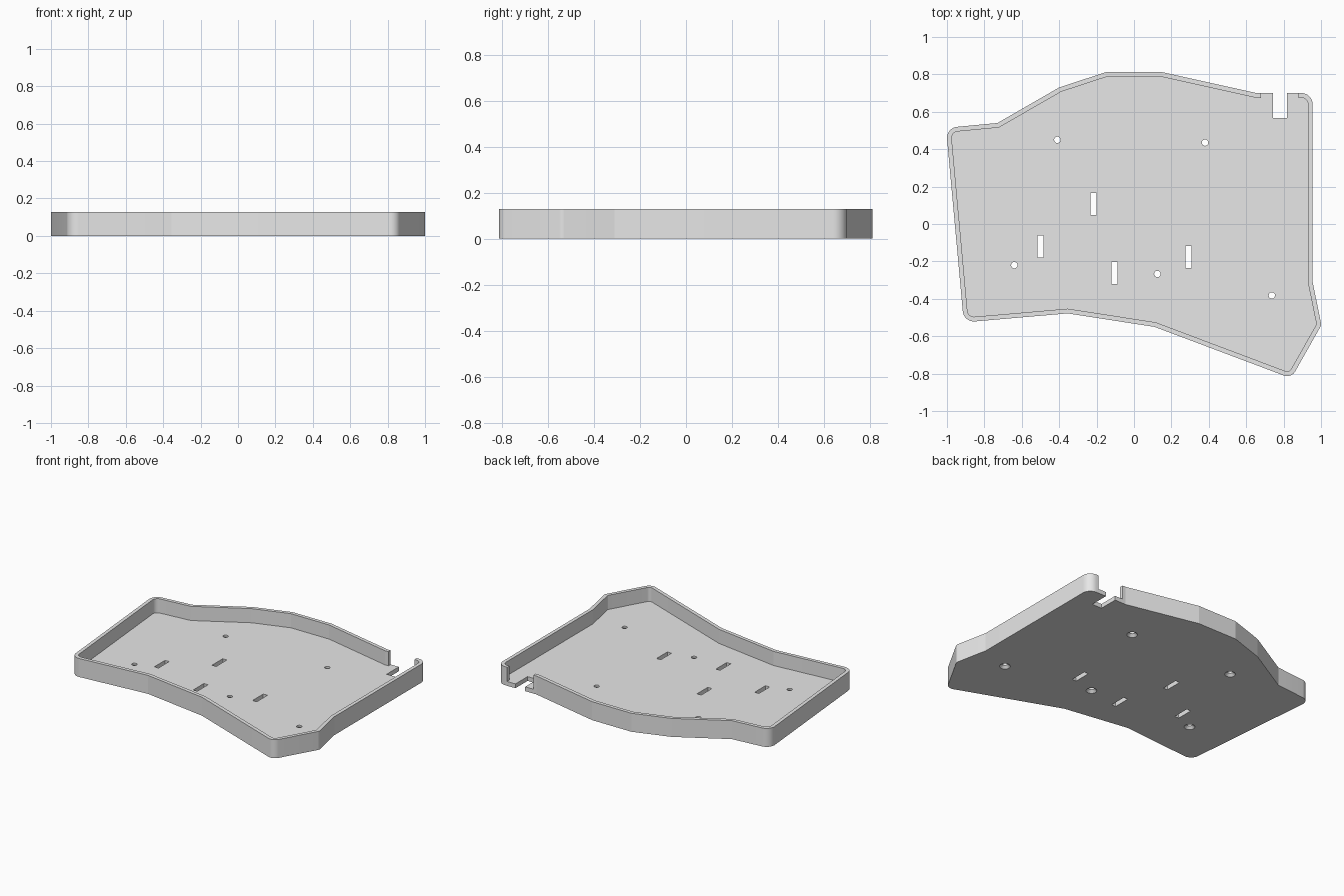
import bpy
import bmesh
from math import tan
from mathutils import Vector, Matrix

if "Cube" in bpy.data.objects:
    bpy.data.objects.remove(bpy.data.objects["Cube"], do_unlink=True)

HEIGHT, FLOOR, WALL = 0.128, 0.03, 0.025

# Outline corners, clockwise: x, y, corner radius
OUTLINE = [(-1.005, 0.514, 0.06), (-0.73, 0.54, 0), (-0.40, 0.73, 0),
           (-0.15, 0.812, 0), (0.15, 0.812, 0), (0.655, 0.70, 0),
           (0.955, 0.70, 0.06), (0.955, -0.31, 0), (1.002, -0.54, 0.03),
           (0.841, -0.825, 0.05), (0.11, -0.55, 0), (-0.355, -0.478, 0),
           (-0.91, -0.526, 0.06)]
SLOTS = [(-0.217, 0.107), (-0.5, -0.12), (-0.103, -0.262), (0.292, -0.177)]
SCREW_HOLES = [(-0.41, 0.45), (0.38, 0.435), (-0.64, -0.22),
               (0.125, -0.267), (0.737, -0.382)]

grey = bpy.data.materials.new("light grey plastic")
grey.use_nodes = True
grey.diffuse_color = (0.8, 0.8, 0.8, 1)
grey.node_tree.nodes["Principled BSDF"].inputs["Base Color"].default_value = (0.8, 0.8, 0.8, 1)


def contour(inset, steps=12):
    """Inset the outline by a distance and round its corners."""
    pts = []
    n = len(OUTLINE)
    for i, (x, y, r) in enumerate(OUTLINE):
        p = Vector((x, y))
        before = (p - Vector(OUTLINE[i - 1][:2])).normalized()
        after = (Vector(OUTLINE[(i + 1) % n][:2]) - p).normalized()
        n1 = Vector((before.y, -before.x))
        n2 = Vector((after.y, -after.x))
        miter = (n1 + n2) / (1 + n1.dot(n2))
        r = max(r - inset, 0)
        corner = p + miter * inset
        if r == 0:
            pts.append(corner)
            continue
        centre = corner + miter * r
        a = corner - before * r * tan(before.angle(after) / 2) - centre
        turn = after.angle_signed(before)
        for k in range(steps + 1):
            pts.append(centre + Matrix.Rotation(turn * k / steps, 2) @ a)
    return pts


def new_object(name, bm):
    bmesh.ops.recalc_face_normals(bm, faces=bm.faces)
    mesh = bpy.data.meshes.new(name)
    bm.to_mesh(mesh)
    bm.free()
    mesh.materials.append(grey)
    obj = bpy.data.objects.new(name, mesh)
    bpy.context.collection.objects.link(obj)
    return obj


def prism(name, pts, z0, z1):
    bm = bmesh.new()
    low = [bm.verts.new((p.x, p.y, z0)) for p in pts]
    high = [bm.verts.new((p.x, p.y, z1)) for p in pts]
    bm.faces.new(low)
    bm.faces.new(high)
    for i in range(len(pts)):
        bm.faces.new((low[i - 1], low[i], high[i], high[i - 1]))
    return new_object(name, bm)


def box(name, x0, x1, y0, y1, z0, z1):
    corners = [Vector(c) for c in ((x0, y0), (x1, y0), (x1, y1), (x0, y1))]
    return prism(name, corners, z0, z1)


def cone(name, x, y, r0, r1, z0, z1):
    bm = bmesh.new()
    bmesh.ops.create_cone(bm, cap_ends=True, segments=40, radius1=r0, radius2=r1,
                          depth=z1 - z0,
                          matrix=Matrix.Translation((x, y, (z0 + z1) / 2)))
    return new_object(name, bm)


tray = prism("tray", contour(0), 0, HEIGHT)

# Hollow inside, opening in the back wall and cable notch in the floor
cutters = [prism("cavity_cutter", contour(WALL), FLOOR, 0.3),
           box("wall_gap_cutter", 0.68, 0.88, 0.6, 0.8, FLOOR, 0.3),
           box("notch_cutter", 0.742, 0.817, 0.567, 0.8, -0.1, 0.3)]
# Slots through the floor
for x, y in SLOTS:
    cutters.append(box("slot_cutter", x - 0.016, x + 0.016, y - 0.059, y + 0.059, -0.1, 0.1))
# Screw holes, countersunk from below
for x, y in SCREW_HOLES:
    cutters.append(cone("hole_cutter", x, y, 0.017, 0.017, -0.1, 0.1))
    cutters.append(cone("countersink_cutter", x, y, 0.044, 0.014, -0.01, 0.02))

bpy.context.view_layer.objects.active = tray
for cutter in cutters:
    cutter.hide_render = True
    mod = tray.modifiers.new("cut", "BOOLEAN")
    mod.operation = "DIFFERENCE"
    mod.solver = "EXACT"
    mod.object = cutter
    bpy.ops.object.modifier_apply(modifier=mod.name)
for cutter in cutters:
    bpy.data.objects.remove(cutter, do_unlink=True)

# Smooth the rounded corners, keep the wall bends crisp
bpy.ops.object.select_all(action="DESELECT")
tray.select_set(True)
bpy.ops.object.shade_smooth_by_angle(angle=0.17)
